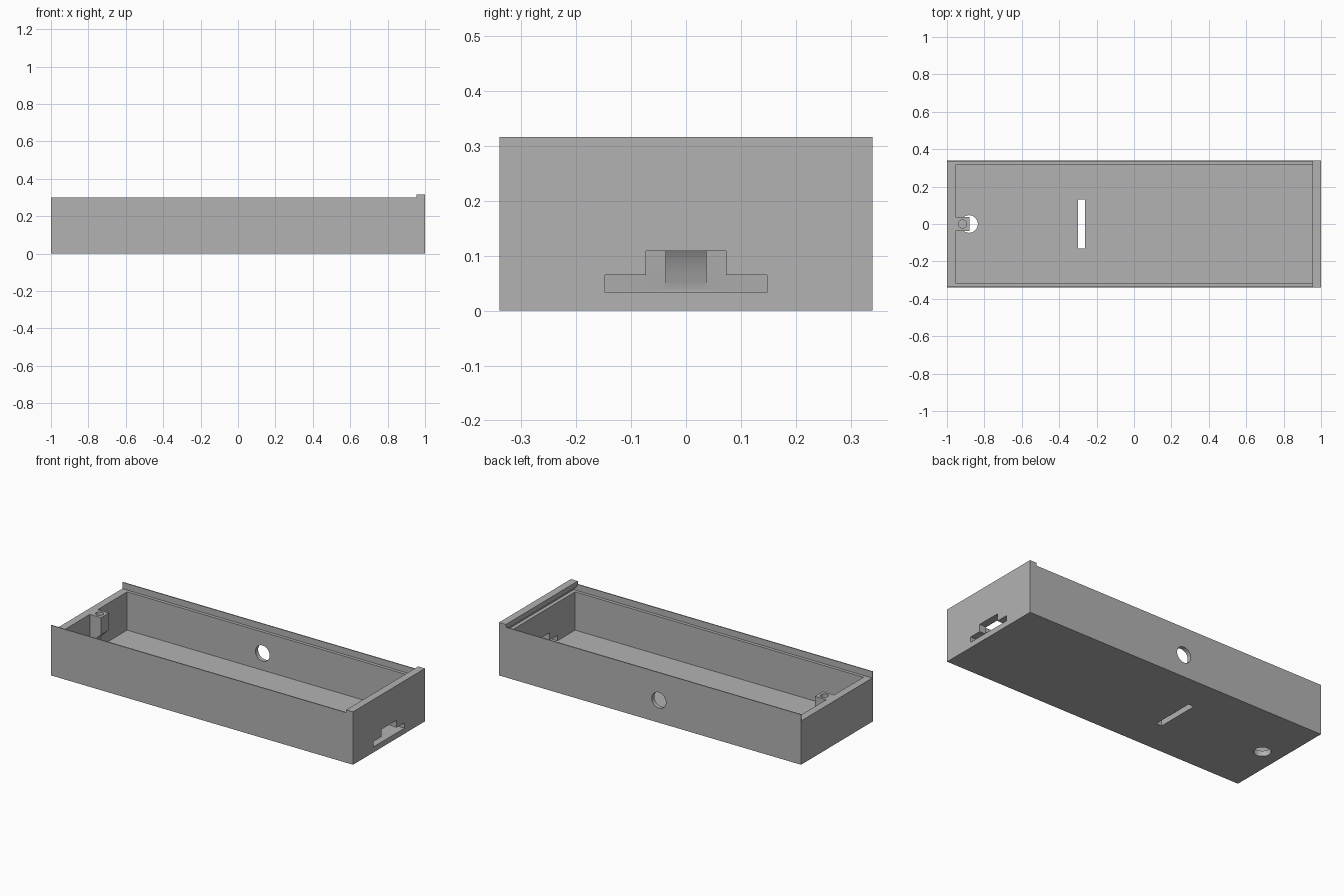
import bpy, bmesh, math
from mathutils import Matrix, Vector

cube = bpy.data.objects.get("Cube")
if cube:
    bpy.data.objects.remove(cube, do_unlink=True)

# One grey plastic
grey = bpy.data.materials.new("grey_plastic")
grey.use_nodes = True
colour = (0.45, 0.45, 0.45, 1)
grey.diffuse_color = colour
grey.node_tree.nodes["Principled BSDF"].inputs["Base Color"].default_value = colour


def add_object(name, bm):
    bmesh.ops.recalc_face_normals(bm, faces=bm.faces)
    mesh = bpy.data.meshes.new(name)
    bm.to_mesh(mesh)
    bm.free()
    mesh.materials.append(grey)
    obj = bpy.data.objects.new(name, mesh)
    bpy.context.collection.objects.link(obj)
    return obj


def prism(name, points, depth):
    """Extrude a closed outline of 3D points along the depth vector."""
    bm = bmesh.new()
    face = bm.faces.new([bm.verts.new(p) for p in points])
    new = bmesh.ops.extrude_face_region(bm, geom=[face])["geom"]
    verts = [g for g in new if isinstance(g, bmesh.types.BMVert)]
    bmesh.ops.translate(bm, verts=verts, vec=Vector(depth))
    return add_object(name, bm)


def box(name, x, y, z):
    corners = [(x[0], y[0], z[0]), (x[1], y[0], z[0]), (x[1], y[1], z[0]), (x[0], y[1], z[0])]
    return prism(name, corners, (0, 0, z[1] - z[0]))


def cylinder(name, centre, radius, length, axis="Z"):
    bm = bmesh.new()
    turn = Matrix.Rotation(math.pi / 2, 4, "X") if axis == "Y" else Matrix()
    bmesh.ops.create_cone(bm, cap_ends=True, segments=48, radius1=radius, radius2=radius,
                          depth=length, matrix=Matrix.Translation(centre) @ turn)
    return add_object(name, bm)


def combine(target, tool, operation="DIFFERENCE"):
    """Apply a boolean and drop the tool object."""
    mod = target.modifiers.new("boolean", "BOOLEAN")
    mod.operation, mod.solver, mod.object = operation, "EXACT", tool
    bpy.context.view_layer.objects.active = target
    bpy.ops.object.modifier_apply(modifier=mod.name)
    bpy.data.objects.remove(tool, do_unlink=True)


HALF_Y, FLOOR, LEDGE, RIM, LIP = 0.34, 0.033, 0.262, 0.30, 0.317
INNER_X, INNER_Y, RAIL_Y = 0.955, 0.315, 0.334

# Tray body with a raised lip at one end
side = [(-1, 0), (1, 0), (1, LIP), (INNER_X, LIP), (INNER_X, RIM), (-1, RIM)]
tray = prism("tray", [(x, -HALF_Y, z) for x, z in side], (0, 2 * HALF_Y, 0))

# Main cavity, lid recess open at the far end, and tongue groove below the lip
combine(tray, box("cavity", (-INNER_X, INNER_X), (-INNER_Y, INNER_Y), (FLOOR, 0.5)))
combine(tray, box("lid_recess", (-1.1, INNER_X), (-RAIL_Y, RAIL_Y), (LEDGE, 0.5)))
combine(tray, box("lid_groove", (0.9, 0.977), (-RAIL_Y, RAIL_Y), (LEDGE, 0.287)))

# Screw post with a curved underside running back to the end wall
front, foot, start = -0.88, 0.04, 0.16
arc = []
for i in range(13):
    t = i / 12
    bend = 0.012 * math.sin(math.pi * t)
    arc.append((front - (front + INNER_X) * t - bend, start - (start - foot) * t + bend * 0.6))
outline = [(-0.98, LEDGE), (front, LEDGE)] + arc + [(-0.98, foot)]
post = prism("screw_post", [(x, -0.037, z) for x, z in outline], (0, 0.074, 0))
combine(tray, post, "UNION")
combine(tray, cylinder("screw_hole", (-0.917, 0, LEDGE), 0.022, 0.16))

# Floor openings
combine(tray, cylinder("floor_hole", (-0.882, 0, 0), 0.047, 2 * FLOOR + 0.004))
combine(tray, box("floor_slot", (-0.30, -0.263), (-0.132, 0.132), (-0.1, 0.1)))

# Round opening in the back wall
combine(tray, cylinder("side_hole", (-0.058, HALF_Y, 0.134), 0.047, 0.2, "Y"))

# Stepped connector opening in the lipped end wall
half = [(0.148, FLOOR), (0.148, 0.065), (0.073, 0.065), (0.073, 0.109)]
step = half + [(-y, z) for y, z in reversed(half)]
combine(tray, prism("connector_opening", [(0.9, y, z) for y, z in step], (0.2, 0, 0)))

# Smooth round holes, crisp edges elsewhere
bpy.ops.object.select_all(action="DESELECT")
tray.select_set(True)
bpy.context.view_layer.objects.active = tray
bpy.ops.object.shade_smooth_by_angle(angle=math.radians(30))
